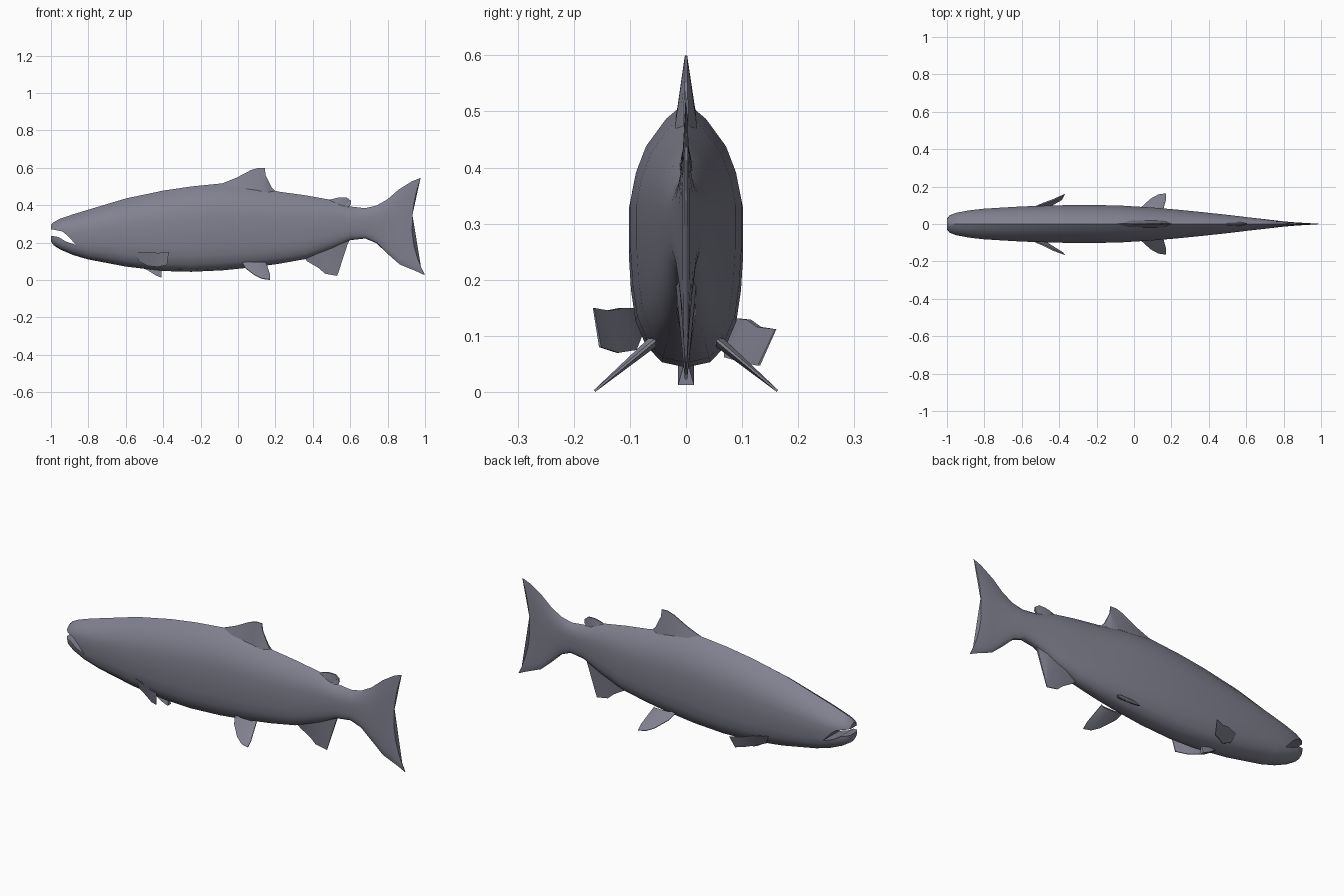
import bpy, bmesh, math

if "Cube" in bpy.data.objects:
    bpy.data.objects.remove(bpy.data.objects["Cube"])

mat = bpy.data.materials.new("slate grey")
mat.diffuse_color = (0.22, 0.22, 0.28, 1)
mat.use_nodes = True
mat.node_tree.nodes["Principled BSDF"].inputs["Base Color"].default_value = mat.diffuse_color


def make(name, verts, faces, angle=40):
    me = bpy.data.meshes.new(name)
    me.from_pydata(verts, [], faces)
    bm = bmesh.new()
    bm.from_mesh(me)
    bmesh.ops.recalc_face_normals(bm, faces=bm.faces)
    bm.to_mesh(me)
    bm.free()
    me.materials.append(mat)
    ob = bpy.data.objects.new(name, me)
    bpy.context.collection.objects.link(ob)
    smooth(ob, angle)
    return ob


def smooth(ob, angle):
    bpy.ops.object.select_all(action='DESELECT')
    ob.select_set(True)
    bpy.context.view_layer.objects.active = ob
    bpy.ops.object.shade_smooth_by_angle(angle=math.radians(angle))


def loft(rings):
    n = len(rings[0])
    verts = [p for r in rings for p in r]
    faces = [(i * n + j, i * n + (j + 1) % n, (i + 1) * n + (j + 1) % n, (i + 1) * n + j)
             for i in range(len(rings) - 1) for j in range(n)]
    faces += [tuple(range(n)), tuple(range(len(verts) - n, len(verts)))]
    return verts, faces


# Body and tail: (x, bottom z, top z, half width, x shift of bottom, x shift of top)
stations = [
    (-1.0, .205, .295, .03, 0, 0), (-.985, .185, .31, .048, 0, 0),
    (-.95, .163, .328, .06, 0, 0), (-.88, .133, .352, .073, 0, 0),
    (-.8, .11, .376, .082, 0, 0), (-.6, .072, .436, .094, 0, 0),
    (-.4, .048, .478, .1, 0, 0), (-.25, .044, .5, .102, 0, 0),
    (-.08, .052, .517, .099, 0, 0), (.1, .07, .497, .088, 0, 0),
    (.22, .087, .472, .078, 0, 0), (.36, .112, .453, .064, 0, 0),
    (.5, .165, .428, .049, 0, 0), (.6, .213, .393, .037, 0, 0),
    (.68, .222, .384, .028, 0, 0), (.74, .197, .398, .021, 0, 0),
    (.8, .14, .432, .014, 0, 0), (.86, .083, .484, .009, .005, 0),
    (.905, .046, .528, .006, .05, .025), (.93, .025, .546, .002, .07, .046)]
half = [(0, 1), (.36, .935), (.72, .83), (.9, .73), (1, .62), (1, .44), (.96, .3),
        (.88, .18), (.7, .085), (.42, .02), (0, 0)]
section = half + [(-y, t) for y, t in half[-2:0:-1]]
rings = []
for x, b, t, w, sb, st in stations:
    rings.append([(x + (st if k > .5 else sb) * (2 * k - 1) ** 2, y * w, b + (t - b) * k)
                  for y, k in section])
body = make("body", *loft(rings))

# Open mouth cut with a wedge
wedge = [(-1.05, .268), (-.99, .27), (-.94, .26), (-.91, .236), (-.865, .187),
         (-.92, .206), (-.96, .23), (-1.05, .245)]
cutter = make("mouth_cutter", *loft([[(x, y, z) for x, z in wedge] for y in (-.2, .2)]))
mod = body.modifiers.new("mouth", 'BOOLEAN')
mod.operation = 'DIFFERENCE'
mod.solver = 'EXACT'
mod.object = cutter
bpy.context.view_layer.objects.active = body
bpy.ops.object.modifier_apply(modifier=mod.name)
bpy.data.objects.remove(cutter)
smooth(body, 40)


# Fins: ruled blade between a base line and a tip line, thick at the base
def fin(name, base, tip, axis, hb=.01, ht=.002):
    rings = []
    for i, (b, t) in enumerate(zip(base, tip)):
        k = .25 if i in (0, len(base) - 1) else 1
        off = lambda p, h: tuple(p[a] + axis[a] * h for a in range(3))
        rings.append([off(b, hb * k), off(t, ht), off(t, -ht), off(b, -hb * k)])
    make(name, *loft(rings), angle=50)


def flat(pts):
    return [(x, 0, z) for x, z in pts]


Y = (0, 1, 0)
fin("dorsal_fin", flat([(-.1, .49), (-.03, .485), (.05, .48), (.1, .475), (.15, .47), (.2, .455)]),
    flat([(-.09, .514), (-.01, .546), (.07, .588), (.11, .6), (.143, .599), (.148, .56)]), Y, .02)
fin("dorsal_fin_heel", flat([(.13, .46), (.17, .46), (.21, .45)]),
    flat([(.148, .56), (.167, .51), (.2, .475)]), Y, .015)
fin("adipose_fin", flat([(.47, .415), (.52, .4), (.56, .39), (.585, .38)]),
    flat([(.5, .432), (.54, .442), (.58, .442), (.603, .425)]), Y, .012, .004)
fin("adipose_fin_heel", flat([(.55, .39), (.57, .385), (.585, .38)]),
    flat([(.603, .425), (.604, .405), (.595, .393)]), Y, .012, .004)
fin("anal_fin", flat([(.34, .135), (.42, .16), (.48, .19), (.54, .21), (.6, .235)]),
    flat([(.37, .1), (.43, .065), (.465, .034), (.53, .022), (.54, .05)]), Y, .02)
fin("anal_fin_heel", flat([(.5, .2), (.54, .21), (.6, .235)]),
    flat([(.54, .05), (.558, .13), (.595, .21)]), Y, .015)
fin("belly_fin", flat([(-.5, .06), (-.45, .055), (-.41, .05)]),
    flat([(-.48, .05), (-.44, .025), (-.41, .013)]), Y, .014, .014)

# Paired fins
N = (0, .65, .76)
for s, side in ((-1, "left"), (1, "right")):
    def lower(pts):
        return [(x, s * y, .08 - .84 * (y - .07)) for x, y in pts]
    fin(side + "_pelvic_fin", lower([(.02, .05), (.06, .06), (.1, .06), (.14, .06), (.15, .055)]),
        lower([(.04, .09), (.09, .135), (.13, .157), (.172, .163), (.172, .135)]),
        (0, s * N[1], N[2]), .01)

fin("left_pectoral_fin",
    [(-.55, -.088, .15), (-.48, -.115, .15), (-.43, -.14, .145), (-.37, -.165, .15)],
    [(-.53, -.08, .1), (-.48, -.09, .075), (-.43, -.122, .07), (-.38, -.153, .08)], Y, .004)
fin("right_pectoral_fin",
    [(-.55, .085, .132), (-.48, .112, .129), (-.43, .13, .116), (-.37, .16, .112)],
    [(-.53, .07, .085), (-.48, .07, .062), (-.43, .105, .052), (-.385, .13, .047)], Y, .004)
